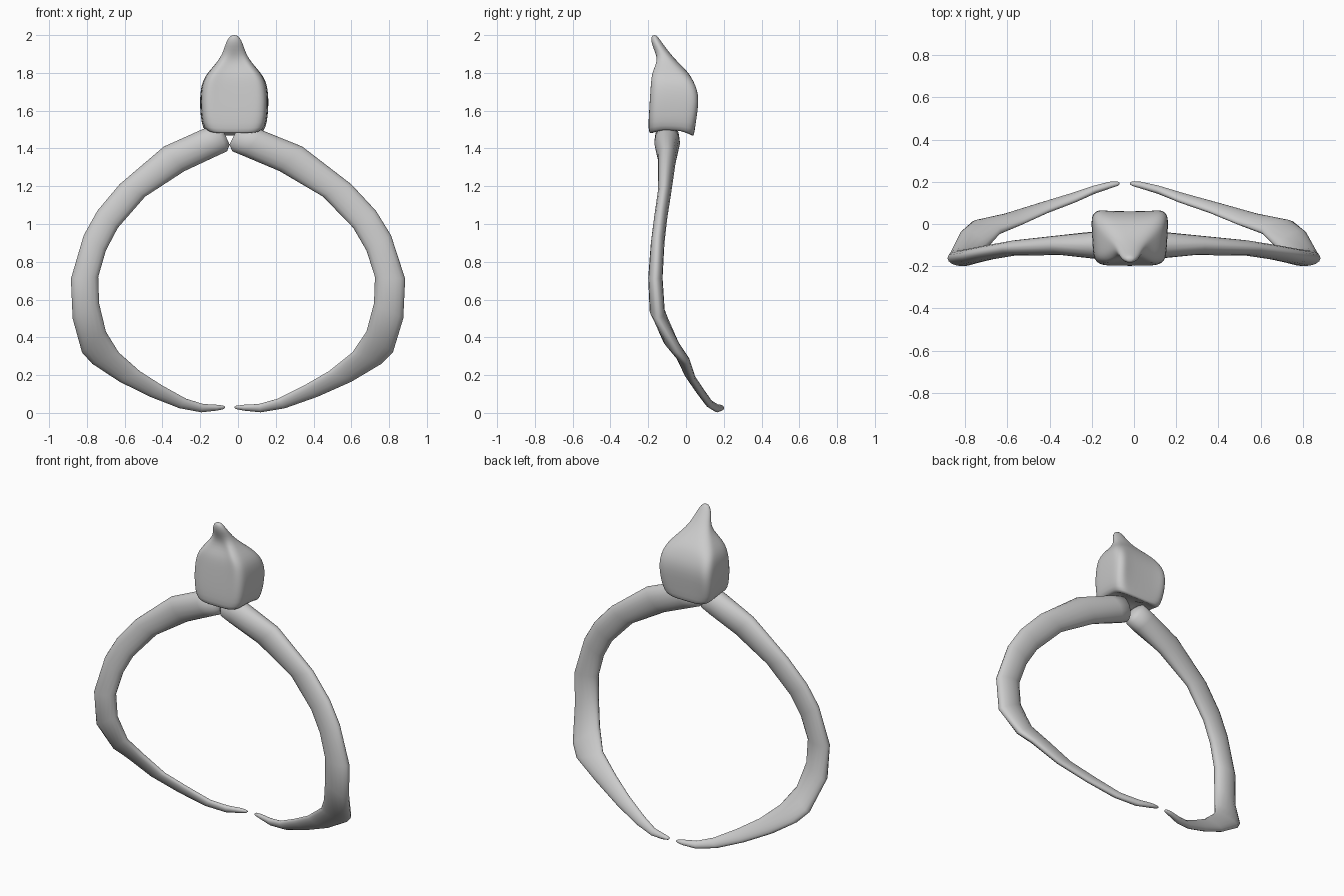
import bpy, bmesh
from math import cos, sin, pi
from mathutils import Vector


def loft(name, rings, subsurf=0):
    bm = bmesh.new()
    loops = [[bm.verts.new(p) for p in r] for r in rings]
    n = len(loops[0])
    for a, b in zip(loops, loops[1:]):
        for i in range(n):
            j = (i + 1) % n
            bm.faces.new((a[i], a[j], b[j], b[i]))
    bm.faces.new(loops[0][::-1])
    bm.faces.new(loops[-1])
    bmesh.ops.recalc_face_normals(bm, faces=bm.faces)
    for f in bm.faces:
        f.smooth = True
    me = bpy.data.meshes.new(name)
    bm.to_mesh(me)
    bm.free()
    ob = bpy.data.objects.new(name, me)
    bpy.context.collection.objects.link(ob)
    if subsurf:
        m = ob.modifiers.new("smooth", 'SUBSURF')
        m.levels = m.render_levels = subsurf
    return ob


# Ribs: outer edge xyz, inner edge xyz, half depth
RIB = [
    (-.01, -.10, 1.49, -.045, -.10, 1.42, .03),
    (.04, -.10, 1.53, -.03, -.10, 1.385, .065),
    (.13, -.10, 1.495, .03, -.10, 1.36, .068),
    (.34, -.10, 1.41, .22, -.10, 1.28, .048),
    (.60, -.115, 1.21, .45, -.11, 1.145, .036),
    (.73, -.135, 1.07, .61, -.135, .98, .035),
    (.81, -.15, .94, .68, -.15, .86, .036),
    (.885, -.162, .71, .725, -.162, .72, .038),
    (.875, -.15, .50, .72, -.155, .58, .04),
    (.82, -.05, .32, .68, -.11, .43, .04),
    (.76, 0, .26, .605, -.035, .32, .034),
    (.60, .035, .165, .48, .01, .22, .026),
    (.42, .085, .085, .35, .065, .145, .023),
    (.25, .13, .025, .21, .115, .075, .022),
    (.12, .165, .003, .11, .16, .047, .02),
    (.03, .187, .012, .03, .183, .043, .016),
    (-.01, .192, .02, -.01, .19, .038, .01),
    (-.018, .193, .026, -.018, .192, .032, .004),
]


def rib(name, left):
    rings = []
    for ox, oy, oz, ix, iy, iz, d in RIB:
        if left:
            ox, ix = (-(x + .085 * (1 - x / .88)) for x in (ox, ix))
        o, i = Vector((ox, oy, oz)), Vector((ix, iy, iz))
        c, a = (o + i) / 2, (o - i) / 2
        rings.append([c + a * cos(t) + Vector((0, d * sin(t), 0))
                      for t in (2 * pi * k / 16 for k in range(16))])
    return loft(name, rings)


rib("right_rib", False)
rib("left_rib", True)

# Vertebra: z, half width, front y, back y, front hollow, back hollow, roundness
BODY = [
    (1.50, .06, -.13, -.01, 0, 0, .7),
    (1.485, .12, -.175, .025, 0, 0, .55),
    (1.475, .145, -.19, .04, 0, 0, .45),
    (1.50, .165, -.20, .05, 0, .005, .4),
    (1.57, .176, -.20, .064, .004, .015, .35),
    (1.65, .18, -.197, .075, .008, .018, .35),
    (1.71, .176, -.195, .068, .012, .015, .38),
    (1.76, .165, -.193, .045, .015, .01, .42),
    (1.80, .14, -.19, .015, .02, 0, .5),
    (1.84, .105, -.175, -.025, .02, 0, .65),
    (1.88, .074, -.158, -.065, .005, 0, .85),
    (1.92, .056, -.168, -.097, 0, 0, 1),
    (1.96, .044, -.184, -.127, 0, 0, 1),
    (1.99, .027, -.184, -.148, 0, 0, 1),
    (2.00, .012, -.176, -.158, 0, 0, 1),
]


def power(v, e):
    return (1 if v >= 0 else -1) * abs(v) ** e


rings = []
for z, hw, yf, yb, hf, hb, e in BODY:
    ring = []
    for k in range(32):
        t = 2 * pi * (k + .5) / 32
        u, v = power(cos(t), e), power(sin(t), e)
        w = hw * (1 + .04 * v)
        y = (yf + yb) / 2 + v * (yb - yf) / 2
        dip = max(0, 1 - u * u * 1.6)
        y += dip * (-hb * max(v, 0) + hf * max(-v, 0))
        # lower edge rises between the front and back lips
        lift = .02 * (1 - v * v) if z < 1.51 else 0
        ring.append((-.02 + u * w, y, z + lift - (.012 * max(v, 0) if z < 1.51 else 0)))
    rings.append(ring)
loft("vertebra", rings, 1)
